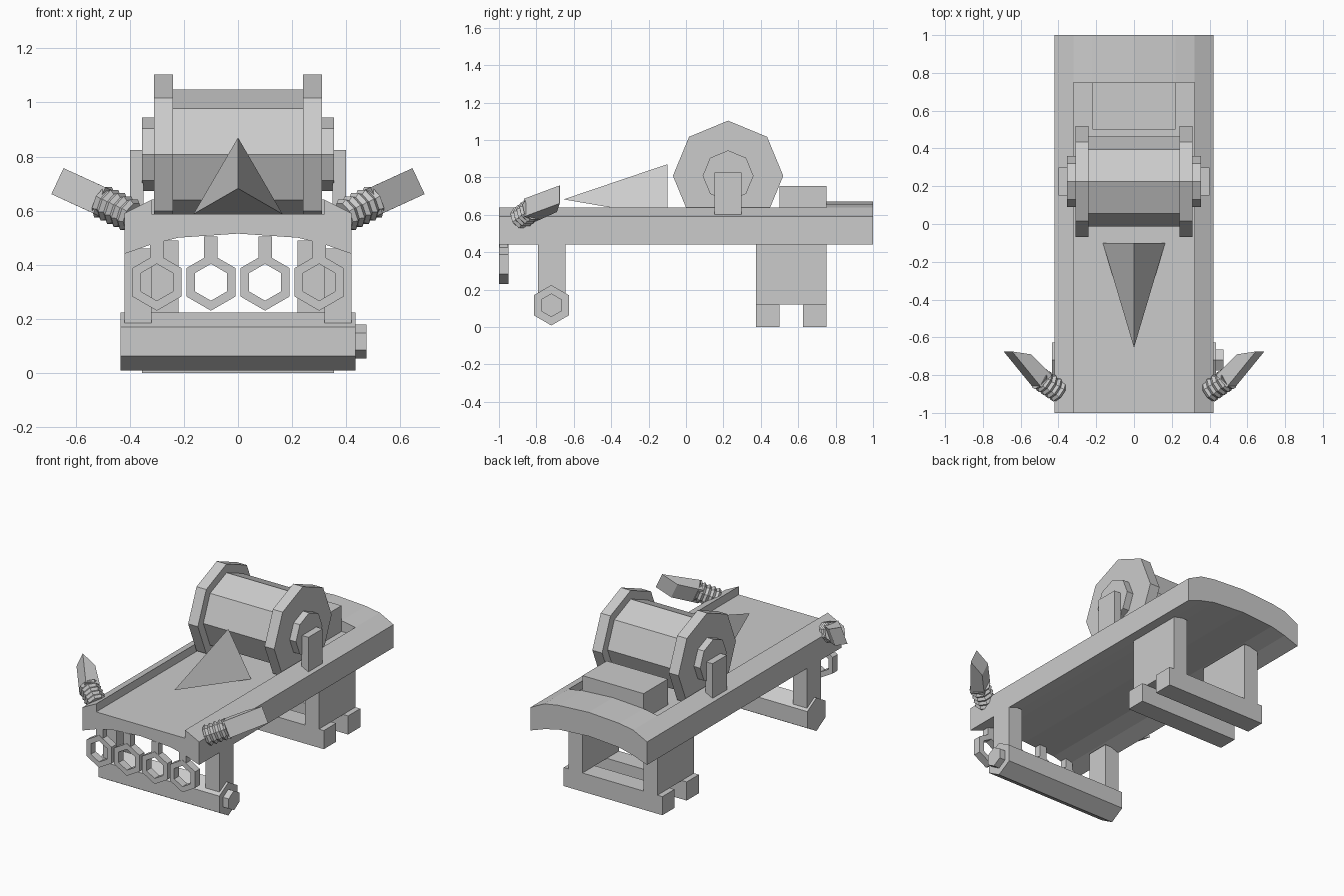
import bpy, bmesh
from math import sin, cos, pi
from mathutils import Vector

if "Cube" in bpy.data.objects:
    bpy.data.objects.remove(bpy.data.objects["Cube"])


def make(name, verts, faces):
    me = bpy.data.meshes.new(name)
    me.from_pydata([tuple(v) for v in verts], [], faces)
    bm = bmesh.new()
    bm.from_mesh(me)
    bmesh.ops.recalc_face_normals(bm, faces=bm.faces)
    bm.to_mesh(me)
    bm.free()
    ob = bpy.data.objects.new(name, me)
    bpy.context.collection.objects.link(ob)
    return ob


def loft(name, loops, closed=False):
    """Skin a list of equal-length point loops; cap the ends unless closed."""
    n, m = len(loops[0]), len(loops)
    faces = []
    for k in range(m if closed else m - 1):
        a, b = k * n, (k + 1) % m * n
        faces += [(a + i, a + (i + 1) % n, b + (i + 1) % n, b + i) for i in range(n)]
    if not closed:
        faces += [tuple(range(n)), tuple(range((m - 1) * n, m * n))]
    return make(name, [p for l in loops for p in l], faces)


def box(name, x0, x1, y0, y1, z0, z1):
    loops = [[(x0, y0, z), (x1, y0, z), (x1, y1, z), (x0, y1, z)] for z in (z0, z1)]
    return loft(name, loops)


def ngon(n, r, a, b, start=pi / 2):
    return [(a + r * cos(start + 2 * pi * i / n), b + r * sin(start + 2 * pi * i / n)) for i in range(n)]


def prism_x(name, pts, x0, x1):
    return loft(name, [[(x, a, b) for a, b in pts] for x in (x0, x1)])


# Arched bed: open tray with side rails, closed deck at the rear
under = [(-.42, .44), (-.32, .475), (-.22, .5), (0, .515), (.22, .5), (.32, .475), (.42, .44)]
tray_top = [(.42, .59), (.32, .64), (.32, .587), (-.32, .587), (-.32, .64), (-.42, .59)]
deck_top = [(.42, .59), (.32, .64), (.22, .657), (0, .67), (-.22, .657), (-.32, .64), (-.42, .59)]
for name, top, y0, y1 in (("tray_bed", tray_top, -1, .75), ("rear_deck", deck_top, .75, 1)):
    loft(name, [[(x, y, z) for x, z in under + top] for y in (y0, y1)])
box("rear_block", -.22, .22, .5, .75, .58, .755)

# Drum with flanges, hubs and side supports
DY, DZ = .225, .808
prism_x("drum", ngon(8, .239, DY, DZ), -.25, .25)
for s in (-1, 1):
    prism_x("drum_flange", ngon(8, .295, DY, DZ), s * .24, s * .31)
    prism_x("drum_hub", ngon(8, .136, DY, DZ), s * .31, s * .355)
    box("drum_support", *sorted((s * .35, s * .4)), .152, .298, .59, .825)

# Wedge in the tray
make("wedge", [(0, -.655, .682), (0, -.1, .87), (-.165, -.1, .587), (.165, -.1, .587)],
     [(0, 1, 2), (0, 1, 3), (0, 2, 3), (1, 2, 3)])

# Front legs on a hexagonal bar with one end bolt
prism_x("front_bar", ngon(6, .108, -.72, .116), -.435, .435)
prism_x("bar_bolt", ngon(6, .063, -.72, .116), .43, .475)
for s in (-1, 1):
    box("front_leg", *sorted((s * .32, s * .42)), -.79, -.645, .12, .46)

# Rear legs on two cross bars
for s in (-1, 1):
    box("rear_leg", *sorted((s * .22, s * .32)), .375, .75, .12, .49)
for y in (.375, .625):
    box("rear_foot_bar", -.355, .355, y, y + .125, 0, .121)

# Row of hanging hex rings along the front edge
for x in (-.3, -.1, .1, .3):
    outer, inner = ngon(6, .105, x, .335), ngon(6, .068, x, .335)
    loops = [[(a, y, b) for a, b in p] for p, y in
             ((outer, -1), (outer, -.95), (inner, -.95), (inner, -1))]
    loft("hex_ring", loops, closed=True)
    box("ring_hanger", x - .025, x + .025, -.997, -.953, .42, .505)

# Front corner handles: ribbed grip and a slanted blade
axis = Vector((.75, .5, .36)).normalized()
side = axis.cross(Vector((0, 0, 1))).normalized()
up = side.cross(axis)
up_v = Vector((-.045, 0, .096))
blade = [Vector(p) for p in ((.69, -.675, .661), (.59, -.69, .615),
                             (.48, -.80, .565), (.535, -.865, .59))]
for s in (-1, 1):
    flip = lambda v: (s * v.x, v.y, v.z)
    loft("handle_blade", [[flip(p + up_v * k) for p in blade] for k in (0, 1)])
    loops = []
    for i in range(10):
        c = Vector((.445, -.855, .605)) + axis * (-.07 + .14 * i / 9)
        r = .066 if i % 2 else .054
        loops.append([flip(c + side * a + up * b) for a, b in ngon(8, r, 0, 0, pi / 8)])
    loft("handle_grip", loops)
